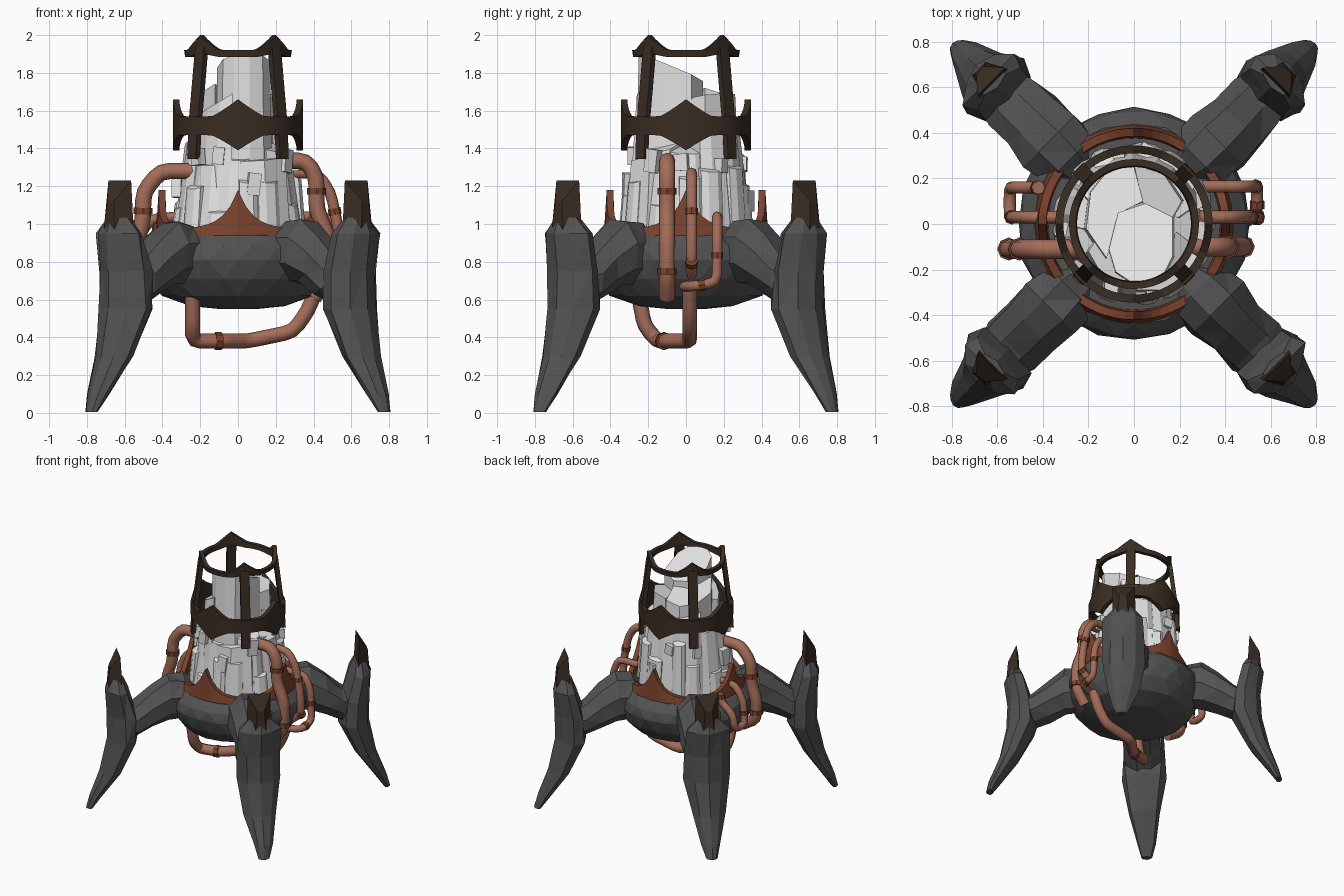
import bpy, bmesh, math, random
from mathutils import Vector, Matrix

if "Cube" in bpy.data.objects:
    bpy.data.objects.remove(bpy.data.objects["Cube"])

random.seed(11)


def material(name, rgb):
    m = bpy.data.materials.new(name)
    m.diffuse_color = (*rgb, 1)
    m.use_nodes = True
    m.node_tree.nodes["Principled BSDF"].inputs["Base Color"].default_value = m.diffuse_color
    return m


STONE = material("dark stone", (0.085, 0.085, 0.085))
CRYSTAL = material("pale crystal", (0.76, 0.76, 0.76))
COPPER = material("copper", (0.37, 0.15, 0.10))
RUST = material("rust", (0.20, 0.055, 0.027))
BRONZE = material("dark bronze", (0.042, 0.026, 0.016))


def finish(name, bm, mat):
    bmesh.ops.recalc_face_normals(bm, faces=bm.faces)
    me = bpy.data.meshes.new(name)
    bm.to_mesh(me)
    bm.free()
    me.materials.append(mat)
    ob = bpy.data.objects.new(name, me)
    bpy.context.collection.objects.link(ob)
    return ob


def skin(bm, rings, closed=False):
    """Bridge equal-sized point rings; cap the ends or close the loop."""
    vs = [[bm.verts.new(p) for p in r] for r in rings]
    n = len(vs[0])
    pairs = list(zip(vs, vs[1:])) + ([(vs[-1], vs[0])] if closed else [])
    for a, b in pairs:
        for i in range(n):
            j = (i + 1) % n
            bm.faces.new((a[i], a[j], b[j], b[i]))
    if not closed:
        bm.faces.new(vs[0][::-1])
        bm.faces.new(vs[-1])


def ellipse(c, u, v, n, jitter=0.0, turn=0.0, taper=0.0):
    """Ring around c; taper narrows v toward +u."""
    out = []
    for i in range(n):
        t = math.tau * i / n + turn
        k = 1 + random.uniform(-jitter, jitter)
        out.append(Vector(c) + (Vector(u) * math.cos(t) + Vector(v) * math.sin(t) * (1 - taper * math.cos(t))) * k)
    return out


# --- rocky bowl body
bm = bmesh.new()
profile = [(.10, .55), (.25, .565), (.40, .62), (.475, .71), (.51, .81), (.495, .88), (.44, .94), (.2, .955)]
skin(bm, [ellipse((0, 0, z), (r, 0, 0), (0, r, 0), 20, 0.012, k * .157) for k, (r, z) in enumerate(profile)])
bmesh.ops.triangulate(bm, faces=bm.faces)
finish("body", bm, STONE)

# --- four legs, built along the diagonals
thigh = [(.33, .85, .12, .11), (.40, .85, .155, .165), (.52, .845, .165, .18),
         (.64, .78, .15, .16), (.76, .70, .145, .13), (.86, .68, .11, .10)]
shin = [(0.005, 1.10, .025, .04), (.10, 1.055, .045, .07), (.30, .945, .08, .12), (.55, .855, .115, .165),
        (.75, .86, .105, .165), (.95, .90, .085, .155), (1.035, .90, .05, .075)]
for k in range(4):
    a = math.radians(45 + 90 * k)
    out, side, up = Vector((math.cos(a), math.sin(a), 0)), Vector((-math.sin(a), math.cos(a), 0)), Vector((0, 0, 1))
    bm = bmesh.new()
    skin(bm, [ellipse(out * d + up * z, side * b, up * h, 8, 0.08, .3) for d, z, b, h in thigh])
    bmesh.ops.triangulate(bm, faces=bm.faces)
    finish("thigh", bm, STONE)
    bm = bmesh.new()
    skin(bm, [ellipse(out * d + up * z, out * p, side * b, 8, 0.07, 0, .25) for z, d, p, b in shin])
    bmesh.ops.triangulate(bm, faces=bm.faces)
    finish("shin", bm, STONE)
    # wedge spike on the knee, high at its inner edge
    bm = bmesh.new()
    low = [(.87, .088), (.965, .04), (.965, -.04), (.87, -.088)]
    high = [(.885, .085, 1.23), (.955, .025, 1.12), (.955, -.025, 1.12), (.885, -.085, 1.23)]
    skin(bm, [[out * d + side * t + up * .97 for d, t in low],
              [out * d + side * t + up * z for d, t, z in high]])
    finish("knee_spike", bm, BRONZE)


# --- ornamental rings: a band whose edges swell at four directions
def band(name, mat, low_r, high_r, bottom, top, offset, steps=64):
    rings = []
    for i in range(steps):
        t = math.tau * i / steps
        s = abs((t - offset + math.pi / 4) % (math.pi / 2) - math.pi / 4)
        c = Vector((math.cos(t), math.sin(t), 0))
        lo, hi = bottom(s), top(s)
        rings.append([c * r + Vector((0, 0, z)) for r, z in
                      ((low_r[0], lo), (low_r[1], lo), (high_r[1], hi), (high_r[0], hi))])
    bm = bmesh.new()
    skin(bm, rings, closed=True)
    return finish(name, bm, mat)


def swell(s, width, power):
    return max(0, 1 - s / width) ** power


band("collar", RUST, (.375, .438), (.385, .42), lambda s: .90 + .03 * min(1, s / .5),
     lambda s: .975 + .205 * math.exp(-s / .18), 0)
band("cage_top_ring", BRONZE, (.25, .28), (.255, .285), lambda s: 1.885 + .02 * swell(s, .4, 1),
     lambda s: 1.92 + .08 * swell(s, .45, 1.2), math.pi / 4)
band("cage_middle_ring", BRONZE, (.31, .345), (.31, .345), lambda s: 1.47 - .08 * swell(s, .42, 1.2),
     lambda s: 1.57 + .09 * swell(s, .42, 1.2), 0)

# --- cage posts leaning inward
for k in range(4):
    a = math.radians(45 + 90 * k)
    out, side = Vector((math.cos(a), math.sin(a), 0)), Vector((-math.sin(a), math.cos(a), 0))
    bm = bmesh.new()
    rings = []
    for r, z, w in ((.332, 1.345, .032), (.322, 1.52, .034), (.276, 1.90, .034), (.27, 1.94, .03)):
        rings.append([out * (r + p) + side * q + Vector((0, 0, z))
                      for p, q in ((-.016, -w), (.016, -w), (.016, w), (-.016, w))])
    skin(bm, rings)
    finish("cage_post", bm, BRONZE)


# --- crystal cluster: leaning prisms with sloped tops
def shard(bm, pts, z_top, spread=1.15, slope=(0, 0)):
    cx = sum(p[0] for p in pts) / len(pts)
    cy = sum(p[1] for p in pts) / len(pts)
    skin(bm, [[(x * spread, y * spread, .9) for x, y in pts],
              [(x, y, z_top + slope[0] * (x - cx) + slope[1] * (y - cy)) for x, y in pts]])


bm = bmesh.new()
# tall core columns
shard(bm, [(-.11, -.11), (-.08, -.21), (-.02, -.25), (.06, -.25), (.13, -.22), (.17, -.14), (.17, .03), (.05, .09),
           (-.07, .05)], 1.84, 1.1, (.08, -.42))
shard(bm, [(-.21, -.02), (-.12, -.15), (-.06, .05), (.04, .10), (.0, .25), (-.11, .24), (-.19, .14)],
      1.69, 1.15, (.25, -.25))
shard(bm, [(.04, .09), (.17, .03), (.21, .1), (.13, .22), (.0, .26)], 1.68, 1.15, (.1, .15))
shard(bm, [(-.20, -.12), (-.16, -.19), (-.10, -.24), (-.03, -.26), (-.05, -.1), (-.14, -.03)], 1.64, 1.2, (.6, 0))
shard(bm, [(.01, -.29), (.14, -.29), (.25, -.19), (.2, -.08), (.05, -.18)], 1.345, 1.12, (.05, .1))


def tooth(bm, ang, r, w, d, z, lean):
    t = math.radians(ang)
    o, s = Vector((math.cos(t), math.sin(t))), Vector((-math.sin(t), math.cos(t)))
    pts = [o * (r + p) + s * q for p, q in ((-d, -w), (d * .5, -w), (d, -w * .4), (d, w * .5), (d * .5, w), (-d, w))]
    shard(bm, pts, z, lean, (-o.x * .4, -o.y * .4))


# middle ring, taller toward the back, then a ragged low ring
for i in range(11):
    ang = i * 360 / 11 + random.uniform(-6, 6)
    h = 1.42 + .14 * math.sin(math.radians(ang)) + random.uniform(-.05, .08)
    tooth(bm, ang, .225, .085, .055, h, 1.24)
for i in range(13):
    ang = i * 360 / 13 + random.uniform(-6, 6)
    h = 1.22 + .07 * math.sin(math.radians(ang)) + random.uniform(-.14, .12)
    tooth(bm, ang, .30, random.uniform(.045, .07), .035, h, 1.08)
# loose blocks clinging to the sides
for i in range(10):
    t = math.tau * (i + random.uniform(-.3, .3)) / 10
    z = random.uniform(1.1, 1.38)
    r = .345 - .12 * (z - 1.0)
    m = Matrix.Translation((r * math.cos(t), r * math.sin(t), z)) @ Matrix.Rotation(t + random.uniform(-.4, .4), 4, 'Z')
    m = m @ Matrix.Rotation(random.uniform(-.2, .2), 4, 'X')
    bmesh.ops.create_cube(bm, size=1, matrix=m @ Matrix.Diagonal((.05, random.uniform(.05, .08), random.uniform(.07, .13), 1)))
finish("crystal_cluster", bm, CRYSTAL)


# --- copper pipes with chamfered bends, and rust clamps (segment, fraction)
def pipe(name, pts, r, clamps=()):
    pts = [Vector(p) for p in pts]
    path = [pts[0]]
    for a, b, c in zip(pts, pts[1:], pts[2:]):
        cut = min(.045, (a - b).length * .4, (c - b).length * .4)
        p, q = b + (a - b).normalized() * cut, b + (c - b).normalized() * cut
        path += [p, (p + q) / 4 + b / 2, q]
    path.append(pts[-1])
    cu = bpy.data.curves.new(name, 'CURVE')
    cu.dimensions = '3D'
    cu.bevel_depth, cu.bevel_resolution, cu.use_fill_caps = r, 2, True
    sp = cu.splines.new('POLY')
    sp.points.add(len(path) - 1)
    for sv, p in zip(sp.points, path):
        sv.co = (*p, 1)
    cu.materials.append(COPPER)
    ob = bpy.data.objects.new(name, cu)
    bpy.context.collection.objects.link(ob)
    bpy.ops.object.select_all(action='DESELECT')
    ob.select_set(True)
    bpy.context.view_layer.objects.active = ob
    bpy.ops.object.convert(target='MESH')
    bpy.ops.object.shade_smooth_by_angle(angle=math.radians(50))
    for k, f in clamps:
        d = pts[k + 1] - pts[k]
        bm = bmesh.new()
        m = Matrix.Translation(pts[k] + d * f) @ d.to_track_quat('Z', 'Y').to_matrix().to_4x4()
        bmesh.ops.create_cone(bm, cap_ends=True, segments=8, radius1=r * 1.18, radius2=r * 1.18, depth=.035, matrix=m)
        finish(name + "_clamp", bm, RUST)


pipe("right_main_pipe", [(.2, -.1, 1.335), (.36, -.1, 1.335), (.415, -.1, 1.25), (.415, -.1, 1.08), (.48, -.1, .92),
                         (.48, -.1, .72), (.40, -.1, .61)], .043, [(2, .45), (4, .85)])
pipe("right_middle_pipe", [(.25, .03, 1.27), (.42, .03, 1.27), (.49, .03, 1.17), (.53, .03, .98), (.545, .03, .8),
                           (.44, .03, .72)], .029, [(2, .55), (4, .05)])
pipe("right_low_pipe", [(.3, .165, 1.04), (.48, .165, 1.04), (.53, .165, .93), (.54, .165, .69), (.54, .03, .67),
                        (.43, -.01, .67)], .027, [(2, .4), (3, .6)])
pipe("left_main_pipe", [(-.2, -.11, 1.28), (-.41, -.11, 1.28), (-.50, -.11, 1.17), (-.505, -.11, 1.0), (-.55, -.11, .88),
                        (-.55, -.11, .73), (-.42, -.11, .65)], .043, [(2, .6), (4, .6)])
pipe("left_loop_pipe", [(-.28, .03, 1.04), (-.46, .03, 1.03), (-.53, .03, .92), (-.545, .03, .74), (-.545, .16, .74),
                        (-.53, .16, .86), (-.43, .16, .93), (-.42, .16, 1.0)], .027, [(2, .5), (6, .7)])
pipe("under_pipe", [(-.24, -.25, .62), (-.24, -.22, .46), (-.24, -.15, .38), (-.08, -.11, .38), (.05, .02, .38),
                    (.29, .02, .43), (.37, .02, .54), (.42, .02, .67)], .04, [(2, .85)])
